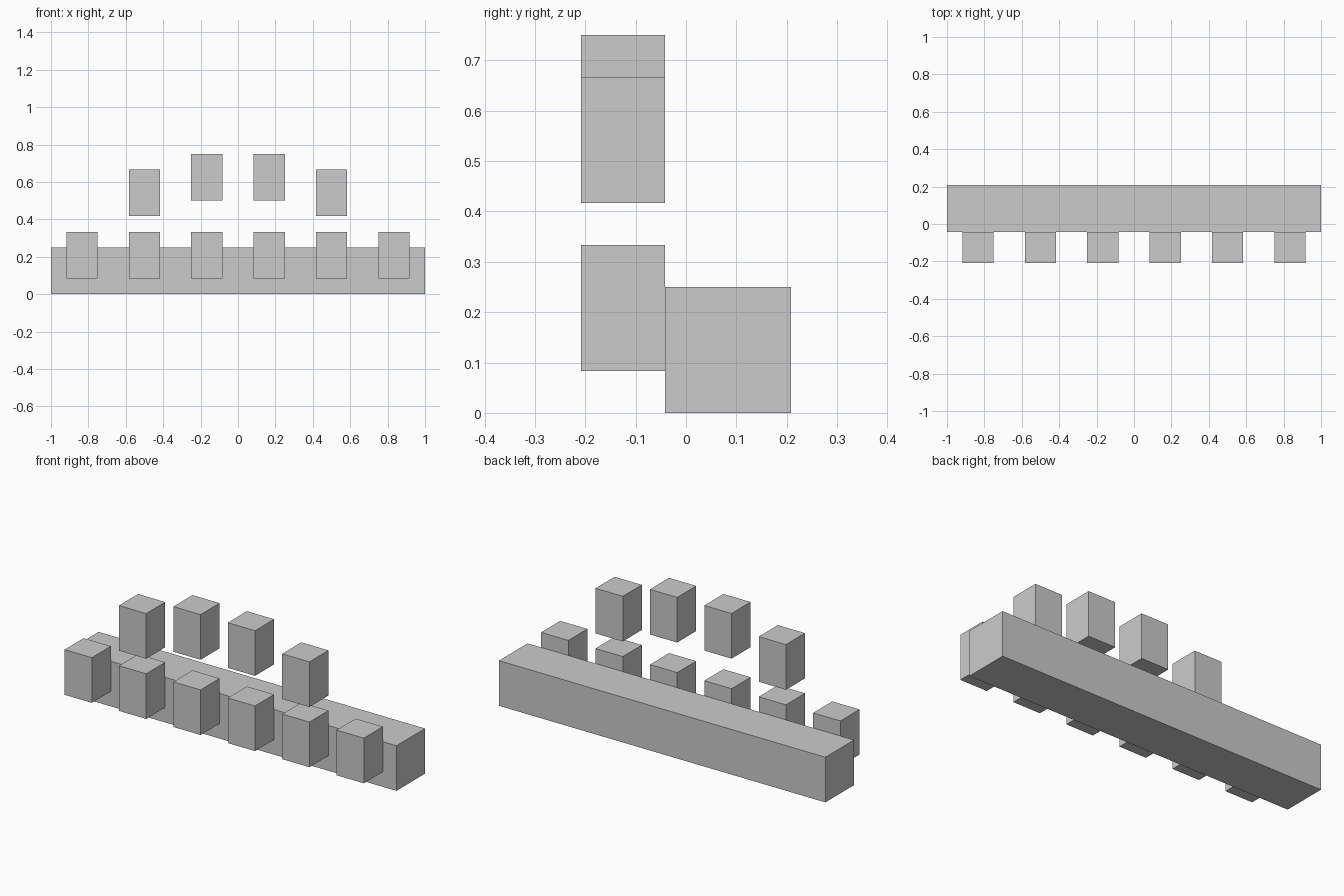
import bpy

if "Cube" in bpy.data.objects:
    bpy.data.objects.remove(bpy.data.objects["Cube"])

U = 1 / 12  # grid module of the model


def box(name, center, size):
    bpy.ops.mesh.primitive_cube_add(size=1, location=center)
    obj = bpy.context.object
    obj.name = name
    obj.scale = size
    bpy.ops.object.transform_apply(location=False, rotation=False, scale=True)
    return obj


def block(name, x, bottom):
    # upright block, all in the front row
    box(name, (x * U, -1.5 * U, (bottom + 1.5) * U), (2 * U, 2 * U, 3 * U))


# long beam at the back
box("beam", (0, U, 1.5 * U), (24 * U, 3 * U, 3 * U))

# mirrored pairs of blocks: lower row and raised arch
for side, label in ((-1, "left"), (1, "right")):
    for i, x in enumerate((2, 6, 10), 1):
        block(f"lower_block_{label}_{i}", side * x, 1)
    for i, (x, bottom) in enumerate(((2, 6), (6, 5)), 1):
        block(f"upper_block_{label}_{i}", side * x, bottom)
